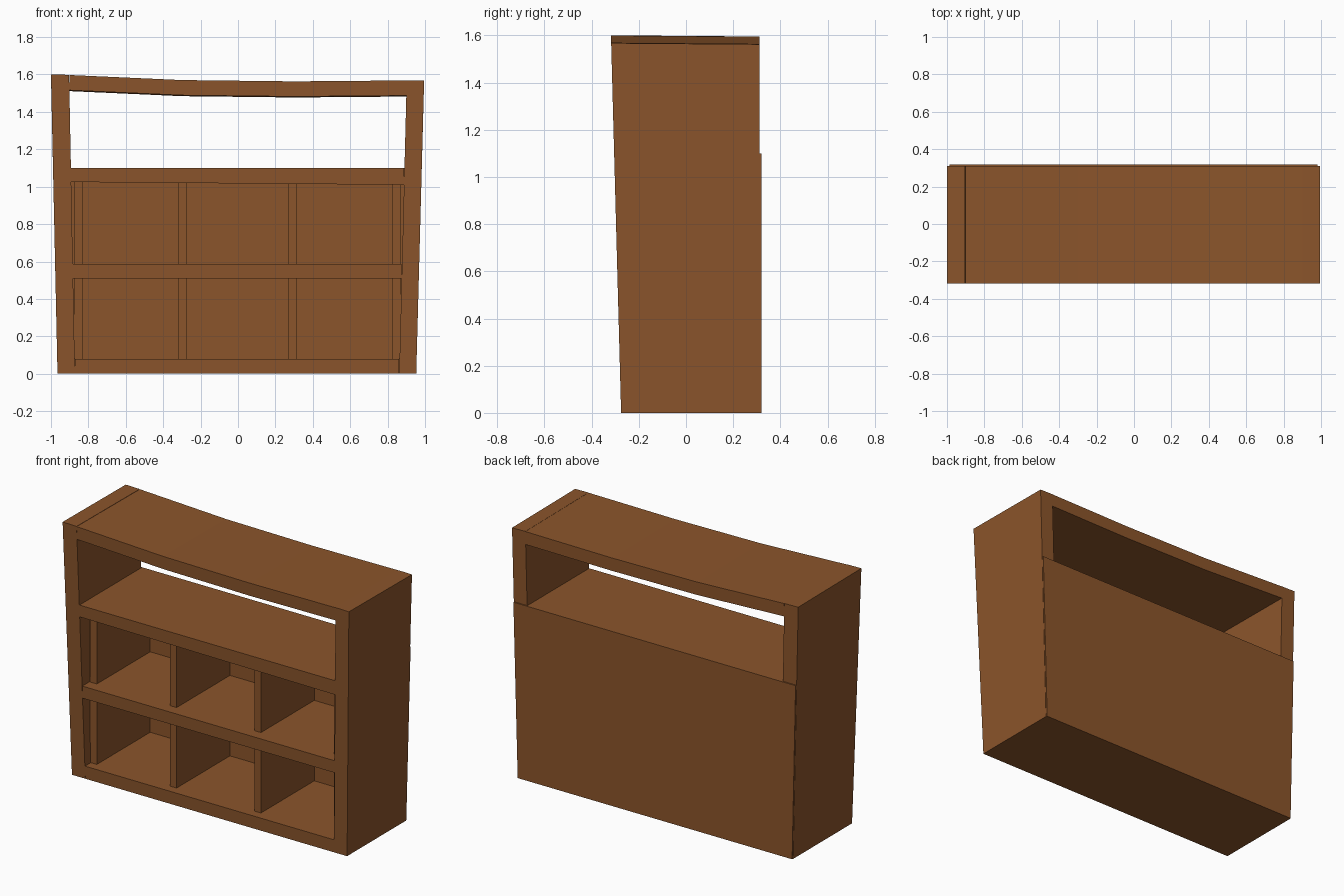
import bpy

if "Cube" in bpy.data.objects:
    bpy.data.objects.remove(bpy.data.objects["Cube"])

wood = bpy.data.materials.new("brown_wood")
wood.diffuse_color = (0.26, 0.091, 0.024, 1)
wood.use_nodes = True
wood.node_tree.nodes["Principled BSDF"].inputs["Base Color"].default_value = wood.diffuse_color
BACK = 0.311


def lean(z):
    # the front leans outwards towards the top
    return -0.275 - 0.043 * z / 1.6


def prism(name, outline, front=lean, back=BACK, drop=0.0):
    # front outline (x, z), counter-clockwise seen from the front
    # drop lowers the high corners at the back
    n = len(outline)
    verts = [(x, front(z), z) for x, z in outline]
    verts += [(x, back, z - (drop if z > 1.2 else 0)) for x, z in outline]
    faces = [tuple(range(n)), tuple(reversed(range(n, 2 * n)))]
    faces += [(i, i + n, (i + 1) % n + n, (i + 1) % n) for i in range(n)]
    mesh = bpy.data.meshes.new(name)
    mesh.from_pydata(verts, [], faces)
    mesh.materials.append(wood)
    ob = bpy.data.objects.new(name, mesh)
    bpy.context.collection.objects.link(ob)
    return ob


# tapered side posts
prism("left_side", [(-0.965, 0), (-0.872, 0), (-0.903, 1.598), (-1.0, 1.6)], drop=0.005)
prism("right_side", [(0.862, 0), (0.953, 0), (0.995, 1.567), (0.902, 1.569)], drop=0.005)

# sagging top board, built as three straight segments
top = [(-0.902, 1.597), (-0.3, 1.570), (0.3, 1.563), (0.902, 1.568)]
for i, (a, b) in enumerate(zip(top, top[1:])):
    prism("top_board_%d" % (i + 1),
          [(a[0], a[1] - 0.081), (b[0], b[1] - 0.081), b, a], drop=0.005)

# shelves: name, left, right, bottom left, bottom right, top
for name, x0, x1, b0, b1, t in [
        ("upper_shelf", -0.892, 0.888, 1.025, 1.01, 1.10),
        ("middle_shelf", -0.882, 0.875, 0.51, 0.51, 0.587),
        ("bottom_shelf", -0.872, 0.862, 0, 0, 0.08)]:
    prism(name, [(x0, b0), (x1, b1), (x1, t), (x0, t)])

# recessed dividers in two rows
for row, (z0, z1) in {"lower": (0.079, 0.512), "upper": (0.586, 1.026)}.items():
    for i, x in enumerate((-0.853, -0.297, 0.291, 0.848)):
        prism("%s_divider_%d" % (row, i + 1),
              [(x - 0.023, z0), (x + 0.023, z0), (x + 0.023, z1), (x - 0.023, z1)],
              front=lambda z: -0.22)

# thin back panel
prism("back_panel", [(-0.963, 0), (0.95, 0), (0.98, 1.10), (-0.987, 1.10)],
      front=lambda z: BACK, back=0.319)
